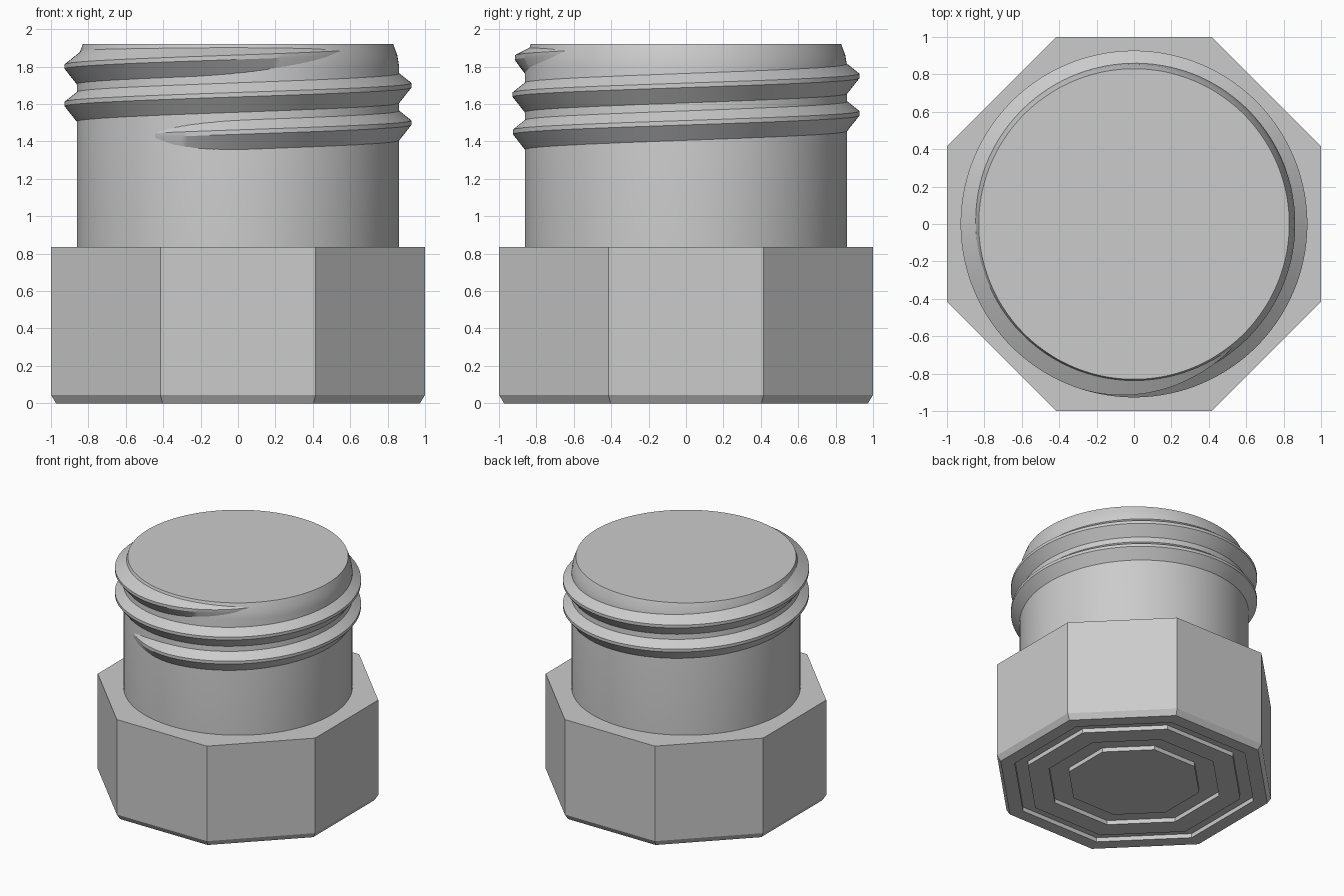
import bpy, bmesh
from math import pi, cos, sin, radians

cube = bpy.data.objects.get("Cube")
if cube:
    bpy.data.objects.remove(cube, do_unlink=True)

grey = bpy.data.materials.new("plain grey")
grey.use_nodes = True
colour = (0.6, 0.6, 0.6, 1)
grey.diffuse_color = colour
grey.node_tree.nodes["Principled BSDF"].inputs["Base Color"].default_value = colour


def finish(name, bm, smooth):
    bmesh.ops.recalc_face_normals(bm, faces=bm.faces)
    mesh = bpy.data.meshes.new(name)
    bm.to_mesh(mesh)
    bm.free()
    mesh.materials.append(grey)
    if smooth:
        mesh.shade_smooth()
        mesh.set_sharp_from_angle(angle=radians(28))
    obj = bpy.data.objects.new(name, mesh)
    bpy.context.collection.objects.link(obj)
    return obj


def bridge(bm, a, b, closed=True):
    n = len(a)
    for i in range(n if closed else n - 1):
        j = (i + 1) % n
        bm.faces.new((a[i], a[j], b[j], b[i]))


def lathe(name, profile, sides, smooth):
    """Stack of (apothem, height) polygon rings, capped at both ends."""
    bm = bmesh.new()
    rings = []
    for r, z in profile:
        R = r / cos(pi / sides)
        angles = [2 * pi * (i + 0.5) / sides for i in range(sides)]
        rings.append([bm.verts.new((R * cos(t), R * sin(t), z)) for t in angles])
    for a, b in zip(rings, rings[1:]):
        bridge(bm, a, b)
    bm.faces.new(rings[0])
    bm.faces.new(rings[-1])
    return finish(name, bm, smooth)


# Octagonal base: two ring grooves underneath, chamfered lower edge
groove = 0.035
lathe("octagonal_base", [
    (0.475, 0), (0.475, groove), (0.62, groove), (0.62, 0),
    (0.775, 0), (0.775, groove), (0.87, groove), (0.87, 0),
    (0.973, 0), (1, 0.045), (1, 0.835)], 8, False)

# Round neck with a slightly tapered lip
lathe("neck", [(0.862, 0.8), (0.862, 1.8), (0.852, 1.86), (0.83, 1.92)], 128, True)


# Helical thread that fades in and out
def ease(t):
    t = max(0, min(1, t))
    return t * t * (3 - 2 * t)


bm = bmesh.new()
sections = []
start, end, step = -150, 700, 2.5
root, crest, pitch, top = 0.81, 0.927, 0.2, 1.915
for i in range(int((end - start) / step) + 1):
    deg = start + i * step
    t = radians(deg)
    fade = min(ease((deg - start) / 65), ease((end - deg) / 90))
    tip = root + 0.005 + (crest - root - 0.005) * fade
    mid = 1.5 + pitch * deg / 360
    section = [(root, -0.16), (tip, -0.012), (tip, 0.012), (root, 0.105)]
    sections.append([bm.verts.new((r * cos(t), r * sin(t), min(mid + dz, top)))
                     for r, dz in section])
for a, b in zip(sections, sections[1:]):
    bridge(bm, a, b)
bm.faces.new(sections[0])
bm.faces.new(sections[-1])
finish("screw_thread", bm, True)
